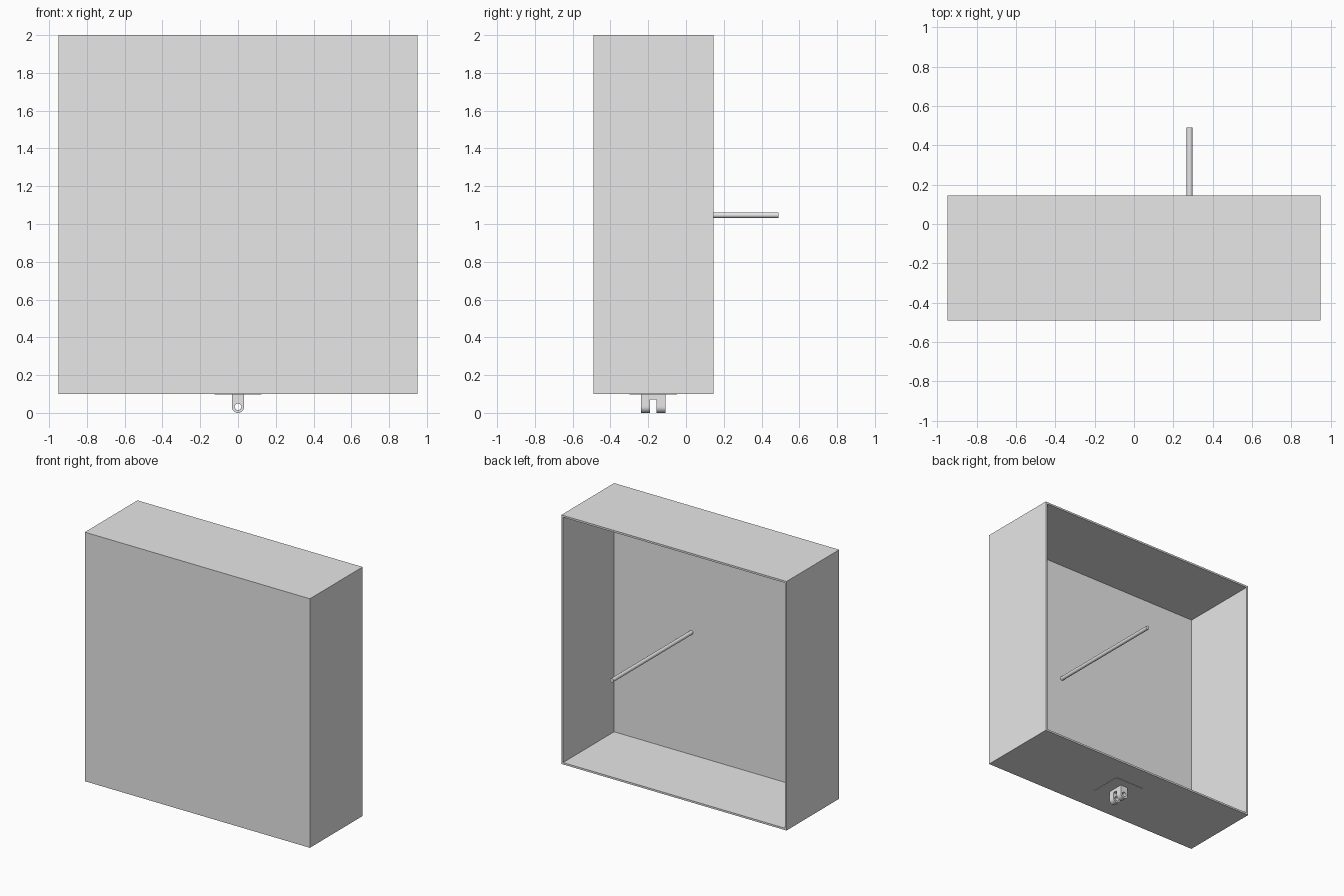
import bpy, bmesh, math
from mathutils import Matrix, Vector

cube = bpy.data.objects.get("Cube")
if cube:
    bpy.data.objects.remove(cube, do_unlink=True)

grey = bpy.data.materials.new("plain grey")
grey.use_nodes = True
grey.diffuse_color = (0.8, 0.8, 0.8, 1)
grey.node_tree.nodes["Principled BSDF"].inputs["Base Color"].default_value = (0.8, 0.8, 0.8, 1)


def finish(name, bm, smooth=False):
    bmesh.ops.recalc_face_normals(bm, faces=bm.faces)
    mesh = bpy.data.meshes.new(name)
    bm.to_mesh(mesh)
    bm.free()
    mesh.materials.append(grey)
    obj = bpy.data.objects.new(name, mesh)
    bpy.context.collection.objects.link(obj)
    if smooth:
        bpy.ops.object.select_all(action="DESELECT")
        obj.select_set(True)
        bpy.context.view_layer.objects.active = obj
        bpy.ops.object.shade_smooth_by_angle(angle=math.radians(35))
    return obj


def block(bm, low, high):
    low, high = Vector(low), Vector(high)
    matrix = Matrix.Translation((low + high) / 2) @ Matrix.Diagonal((*(high - low), 1))
    return bmesh.ops.create_cube(bm, size=1, matrix=matrix)


HALF, FRONT, BACK, BASE, TOP, WALL = 0.95, -0.49, 0.145, 0.1, 2.0, 0.02

# Open-backed box: inset the back face and push it in to the front panel
bm = bmesh.new()
block(bm, (-HALF, FRONT, BASE), (HALF, BACK, TOP))
bm.normal_update()
back = max(bm.faces, key=lambda f: f.normal.y)
bmesh.ops.inset_region(bm, faces=[back], thickness=WALL)
pushed = bmesh.ops.extrude_discrete_faces(bm, faces=[back])["faces"][0]
for v in pushed.verts:
    v.co.y = FRONT + WALL
finish("open_box", bm)

# Rod standing out from the inside of the front panel
bm = bmesh.new()
length = 0.49 - (FRONT + WALL)
place = Matrix.Translation((0.283, 0.49 - length / 2, 1.047)) @ Matrix.Rotation(math.pi / 2, 4, "X")
bmesh.ops.create_cone(bm, cap_ends=True, segments=24, radius1=0.015, radius2=0.015,
                      depth=length, matrix=place)
finish("rod", bm, smooth=True)

# Thin mounting plate under the box
MID = -0.173
bm = bmesh.new()
block(bm, (-0.125, MID - 0.125, BASE - 0.003), (0.125, MID + 0.125, BASE))
finish("mount_plate", bm)

# Bridge joining the two ears of the clevis
R, EAR_TOP, OUTER, INNER = 0.032, 0.072, 0.064, 0.018
bm = bmesh.new()
block(bm, (-R, MID - OUTER, EAR_TOP), (R, MID + OUTER, BASE - 0.003))
finish("clevis_bridge", bm)


def ear(name, y0, y1, steps=32):
    """Lug with a round lower end, square top and a pin hole along y."""
    bm = bmesh.new()
    rings = []
    for i in range(steps):
        a = math.tau * i / steps
        c, s = math.cos(a), math.sin(a)
        x, z = R * c, R * s
        if s > 0:
            x = R * max(-1, min(1, c * math.sqrt(2)))
            z = (EAR_TOP - R) * min(1, s * math.sqrt(2))
        hole = (0.55 * R * c, 0.55 * R * s)
        rings.append([bm.verts.new((px, y, R + pz))
                      for (px, pz), y in (((x, z), y0), ((x, z), y1), (hole, y1), (hole, y0))])
    for i in range(steps):
        p, q = rings[i], rings[(i + 1) % steps]
        for k in range(4):
            j = (k + 1) % 4
            bm.faces.new((p[k], p[j], q[j], q[k]))
    finish(name, bm, smooth=True)


ear("front_ear", MID - OUTER, MID - INNER)
ear("back_ear", MID + INNER, MID + OUTER)
